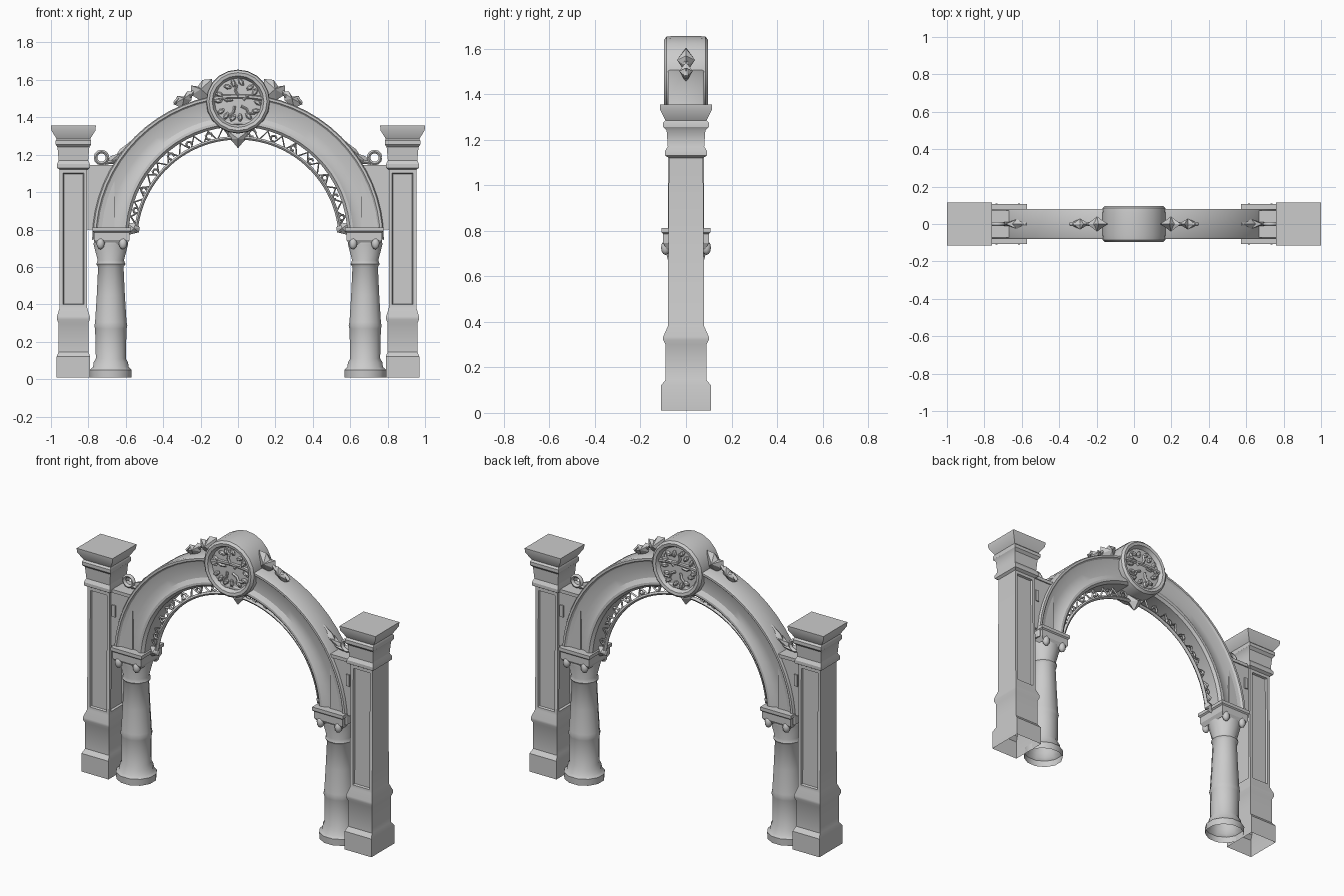
import bpy, bmesh, math, random
from mathutils import Matrix, Vector

random.seed(4)
if "Cube" in bpy.data.objects:
    bpy.data.objects.remove(bpy.data.objects["Cube"], do_unlink=True)

stone = bpy.data.materials.new("pale_stone")
stone.use_nodes = True
colour = (0.6, 0.6, 0.6, 1)
stone.diffuse_color = colour
stone.node_tree.nodes["Principled BSDF"].inputs["Base Color"].default_value = colour


def finish(bm, name, angle=35):
    bmesh.ops.recalc_face_normals(bm, faces=bm.faces)
    mesh = bpy.data.meshes.new(name)
    bm.to_mesh(mesh)
    bm.free()
    mesh.materials.append(stone)
    obj = bpy.data.objects.new(name, mesh)
    bpy.context.collection.objects.link(obj)
    bpy.ops.object.select_all(action='DESELECT')
    obj.select_set(True)
    bpy.context.view_layer.objects.active = obj
    bpy.ops.object.shade_smooth_by_angle(angle=math.radians(angle))
    return obj


def loft(bm, rings, closed=True):
    """Skin a list of equal-length point rings; returns vertex rings."""
    rows = [[bm.verts.new(p) for p in ring] for ring in rings]
    n = len(rows[0])
    for a, b in zip(rows, rows[1:]):
        for i in range(n if closed else n - 1):
            j = (i + 1) % n
            bm.faces.new((a[i], a[j], b[j], b[i]))
    return rows


def stack(bm, cx, levels, sides):
    """Upright column from (z, half x, half y) levels, open underneath."""
    k = 1 / math.cos(math.pi / sides)
    rings = []
    for z, rx, ry in levels:
        angles = [(i + 0.5) * math.tau / sides for i in range(sides)]
        rings.append([(cx + k * rx * math.cos(a), k * ry * math.sin(a), z) for a in angles])
    bm.faces.new(loft(bm, rings)[-1])


def box(bm, lo, hi):
    mid = (Vector(lo) + Vector(hi)) / 2
    size = Vector(hi) - Vector(lo)
    bmesh.ops.create_cube(bm, size=1, matrix=Matrix.Translation(mid) @ Matrix.Diagonal((*size, 1)))


def plate(bm, outline, half):
    """Flat ornament: x-z outline with thickness along y and a raised centre."""
    c = sum((Vector(p) for p in outline), Vector((0, 0))) / len(outline)
    rim = [bm.verts.new((x, 0, z)) for x, z in outline]
    for y in (-half, half):
        tip = bm.verts.new((c.x, y, c.y))
        for i in range(len(rim)):
            bm.faces.new((rim[i - 1], rim[i], tip))


def bars(name, paths, radius):
    """Several round bars converted to one mesh object."""
    curve = bpy.data.curves.new(name, 'CURVE')
    curve.dimensions = '3D'
    curve.bevel_depth = radius
    curve.bevel_resolution = 1
    curve.use_fill_caps = True
    for path in paths:
        spline = curve.splines.new('POLY')
        spline.points.add(len(path) - 1)
        for p, co in zip(spline.points, path):
            p.co = (*co, 1)
    tmp = bpy.data.objects.new(name + "_guide", curve)
    bpy.context.collection.objects.link(tmp)
    bpy.context.view_layer.update()
    mesh = bpy.data.meshes.new_from_object(tmp.evaluated_get(bpy.context.evaluated_depsgraph_get()))
    bpy.data.objects.remove(tmp, do_unlink=True)
    bm = bmesh.new()
    bm.from_mesh(mesh)
    return finish(bm, name, 60)


def arc(r, angle, zc, y=0.0):
    return (r * math.cos(angle), y, zc + r * math.sin(angle))


PILLAR = [(.01, .09, .11), (.12, .09, .11), (.145, .08, .09), (.3, .08, .09),
          (.32, .088, .1), (.335, .088, .1), (.38, .074, .08), (1.12, .074, .075),
          (1.13, .088, .092), (1.15, .088, .092), (1.17, .079, .08), (1.24, .085, .085),
          (1.255, .095, .1), (1.275, .095, .1), (1.285, .09, .09), (1.33, .118, .113), (1.355, .12, .115)]
COLUMN = [(.01, .11, .105), (.05, .112, .107), (.065, .095, .095), (.09, .092, .09),
          (.11, .08, .08), (.27, .084, .08), (.285, .088, .084), (.305, .084, .08),
          (.45, .075, .074), (.6, .068, .068), (.615, .078, .076), (.635, .07, .07),
          (.72, .092, .092), (.74, .09, .09)]

for side, s in (("right", -1), ("left", 1)):
    # Square outer pillar with sunken panels
    bm = bmesh.new()
    stack(bm, s * .88, PILLAR, 4)
    bm.normal_update()
    for f in list(bm.faces):
        c, tall = f.calc_center_median(), f.calc_area() > .08
        outer = (c.x - s * .88) * s > .05
        if tall and not outer:
            bmesh.ops.inset_individual(bm, faces=[f], thickness=.026)
            bmesh.ops.inset_individual(bm, faces=[f], thickness=.006, depth=-.012)
    finish(bm, side + "_pillar", 30)

    # Round column with square capital
    bm = bmesh.new()
    stack(bm, s * .68, COLUMN, 12)
    finish(bm, side + "_column", 40)
    bm = bmesh.new()
    stack(bm, s * .675, [(.72, .08, .085), (.745, .095, .1), (.785, .095, .1),
                         (.792, .104, .107), (.812, .104, .107)], 4)
    for y in (-.09, .09):
        for dx in (-.06, .06):
            m = Matrix.Translation((s * .675 + dx, y, .725)) @ Matrix.Diagonal((.022, .02, .032, 1))
            bmesh.ops.create_icosphere(bm, subdivisions=2, radius=1, matrix=m)
    finish(bm, side + "_capital", 30)

    # Haunch block joining arch and pillar
    bm = bmesh.new()
    x0, x1 = sorted((s * .66, s * .815))
    box(bm, (x0, -.065, .8), (x1, .065, 1.13))
    box(bm, (x0, -.072, 1.125), (x1, .072, 1.145))
    x0, x1 = sorted((s * .772, s * .795))
    box(bm, (x0, -.072, .98), (x1, .072, 1.05))
    finish(bm, side + "_haunch")

    # Scroll ring and leaves resting on the arch
    ring = [(s * .73 + .032 * math.cos(a), 0, 1.185 + .032 * math.sin(a))
            for a in [i * math.tau / 12 for i in range(13)]]
    tail = [(s * x, 0, z) for x, z in ((.71, 1.155), (.66, 1.165), (.62, 1.215), (.57, 1.265))]
    upper = [(s * x, 0, z) for x, z in ((.34, 1.475), (.315, 1.505), (.27, 1.5), (.23, 1.545), (.16, 1.585))]
    bars(side + "_scroll", [ring, tail, upper], .011)
    bm = bmesh.new()
    plate(bm, [(s * x, z) for x, z in ((.7, 1.15), (.685, 1.19), (.65, 1.2), (.63, 1.23),
                                       (.59, 1.26), (.55, 1.28), (.58, 1.22), (.64, 1.15))], .025)
    plate(bm, [(s * x, z) for x, z in ((.345, 1.47), (.325, 1.515), (.29, 1.51), (.27, 1.54),
                                       (.24, 1.535), (.25, 1.49), (.3, 1.45))], .03)
    plate(bm, [(s * x, z) for x, z in ((.25, 1.52), (.25, 1.57), (.215, 1.565), (.19, 1.6),
                                       (.14, 1.605), (.14, 1.5), (.2, 1.49))], .04)
    finish(bm, side + "_arch_leaves", 20)

# Main arch: moulded section swept between an inner and an outer circle
half = [(0, .06), (.08, .074), (.16, .074), (.3, .058), (.55, .056), (.85, .07), (.9, .08), (.97, .08), (1, .07)]
section = [(t, -y) for t, y in half] + [(t, y) for t, y in reversed(half)]
bm = bmesh.new()
rings = []
for i in range(33):
    a = math.pi * i / 32
    inner, outer = Vector(arc(.585, a, .765)), Vector(arc(.78, a, .745))
    rings.append([inner.lerp(outer, t) + Vector((0, y, 0)) for t, y in section])
rows = loft(bm, rings)
bm.faces.new(rows[0])
bm.faces.new(rows[-1])
finish(bm, "arch", 30)

# Openwork tracery under the arch
N = 44
inner_rail = [arc(.548, .08 + (math.pi - .16) * i / N, .742) for i in range(N + 1)]
outer_rail = [arc(.583, .04 + (math.pi - .08) * i / N, .765) for i in range(N + 1)]
zigzag, curls = [], []
for i in range(N + 1):
    zigzag.append((inner_rail if i % 2 else outer_rail)[i])
for i in range(2, N - 1, 3):
    c = (Vector(inner_rail[i]) + Vector(outer_rail[i])) / 2
    r = random.uniform(.014, .02)
    curls.append([c + Vector((r * math.cos(k), 0, r * math.sin(k))) for k in range(6)])
bars("tracery_rail", [inner_rail], .011)
bars("tracery_lattice", [zigzag] + curls, .007)

# Feet of the tracery and hanging drop at the crown
bm = bmesh.new()
for s in (-1, 1):
    plate(bm, [(s * .59, .77), (s * .53, .785), (s * .525, .81), (s * .545, .84), (s * .59, .83)], .025)
plate(bm, [(0, 1.235), (.025, 1.265), (.045, 1.285), (.06, 1.33), (-.06, 1.33), (-.045, 1.285), (-.025, 1.265)], .04)
finish(bm, "tracery_drops", 20)

# Round medallion turned about the y axis, with a dished face
CZ = 1.484
dish = [(.0, .074), (.125, .07), (.138, .094), (.155, .097), (.168, .085), (.171, .06)]
profile = [(r, -y) for r, y in dish] + [(r, y) for r, y in reversed(dish)]
bm = bmesh.new()
loft(bm, [[(max(r, 1e-4) * math.cos(a), y, CZ + max(r, 1e-4) * math.sin(a))
           for a in [i * math.tau / 20 for i in range(20)]] for r, y in profile])
bmesh.ops.remove_doubles(bm, verts=bm.verts, dist=.001)
finish(bm, "medallion", 30)

# Foliage wreath in relief on both faces of the medallion
bm = bmesh.new()
for y in (-.074, .074):
    for i in range(14):
        a = i * math.tau / 14 + random.uniform(-.1, .1)
        r = random.uniform(.085, .108)
        m = (Matrix.Translation((r * math.cos(a), y, CZ + r * math.sin(a)))
             @ Matrix.Rotation(-a + random.uniform(-.8, .8), 4, 'Y')
             @ Matrix.Diagonal((.025, .014, .014, 1)))
        bmesh.ops.create_icosphere(bm, subdivisions=1, radius=1, matrix=m)
finish(bm, "medallion_leaves", 20)
stems = []
for y in (-.074, .074):
    for i in range(5):
        a = i * math.tau / 5 + .3
        stems.append([(r * math.cos(a + d), y, CZ + r * math.sin(a + d))
                      for r, d in ((.03, 0), (.06, .25), (.085, .1), (.11, .35))])
bars("medallion_stems", stems, .008)
